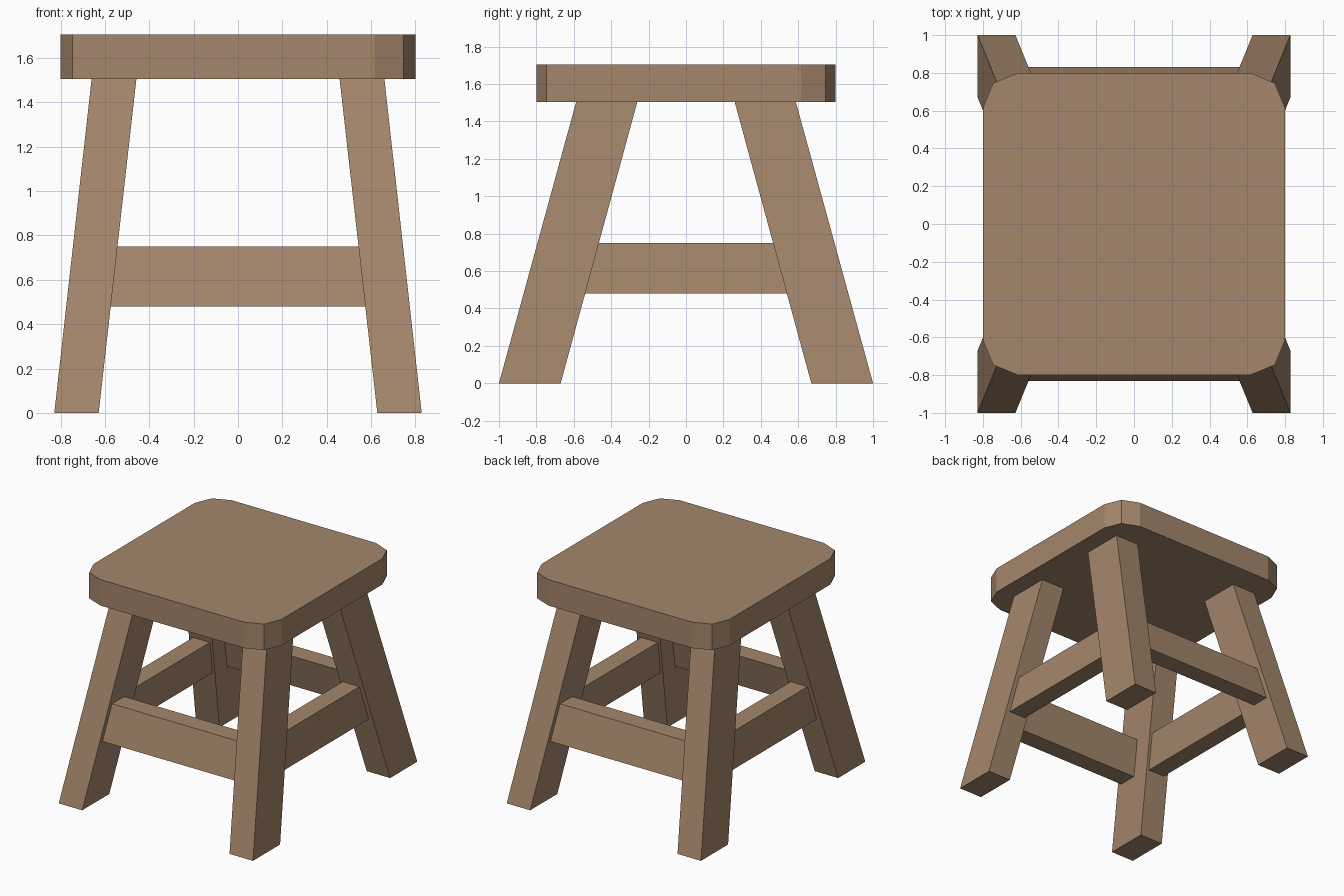
import bpy, bmesh, math

if "Cube" in bpy.data.objects:
    bpy.data.objects.remove(bpy.data.objects["Cube"])

wood = bpy.data.materials.new("brown_wood")
wood.diffuse_color = (0.37, 0.24, 0.15, 1)
wood.use_nodes = True
wood.node_tree.nodes["Principled BSDF"].inputs["Base Color"].default_value = wood.diffuse_color


def loft(name, bottom, top):
    """Solid between two matching loops of 3D points."""
    bm = bmesh.new()
    a = [bm.verts.new(p) for p in bottom]
    b = [bm.verts.new(p) for p in top]
    n = len(a)
    bm.faces.new(a[::-1])
    bm.faces.new(b)
    for i in range(n):
        j = (i + 1) % n
        bm.faces.new((a[i], a[j], b[j], b[i]))
    bmesh.ops.recalc_face_normals(bm, faces=bm.faces)
    me = bpy.data.meshes.new(name)
    bm.to_mesh(me)
    bm.free()
    me.materials.append(wood)
    ob = bpy.data.objects.new(name, me)
    bpy.context.collection.objects.link(ob)
    return ob


def rect(x0, x1, y0, y1, z):
    return [(x0, y0, z), (x1, y0, z), (x1, y1, z), (x0, y1, z)]


# Seat: square slab with two-facet rounded corners
HALF, R, Z0, Z1 = 0.80, 0.185, 1.505, 1.705
outline = []
for q, (sx, sy) in enumerate([(1, 1), (-1, 1), (-1, -1), (1, -1)]):
    for k in range(3):
        a = math.radians(90 * q + 45 * k)
        outline.append((sx * (HALF - R) + R * math.cos(a),
                        sy * (HALF - R) + R * math.sin(a)))
loft("seat", [(x, y, Z0) for x, y in outline], [(x, y, Z1) for x, y in outline])

# Four splayed legs
for sx, side in ((-1, "left"), (1, "right")):
    for sy, end in ((-1, "front"), (1, "back")):
        loft(f"{end}_{side}_leg",
             rect(sx * 0.628, sx * 0.828, sy * 0.67, sy * 1.0, 0),
             rect(sx * 0.458, sx * 0.66, sy * 0.26, sy * 0.587, Z0))

# Stretchers, leaning with the legs and running into them
S0, S1 = 0.48, 0.75
for s, end in ((-1, "front"), (1, "back")):
    loft(f"{end}_stretcher",
         rect(-0.62, 0.62, s * 0.685, s * 0.83, S0),
         rect(-0.60, 0.60, s * 0.61, s * 0.757, S1))
for s, side in ((-1, "left"), (1, "right")):
    loft(f"{side}_stretcher",
         rect(s * 0.595, s * 0.738, -0.62, 0.62, S0),
         rect(s * 0.566, s * 0.709, -0.55, 0.55, S1))
